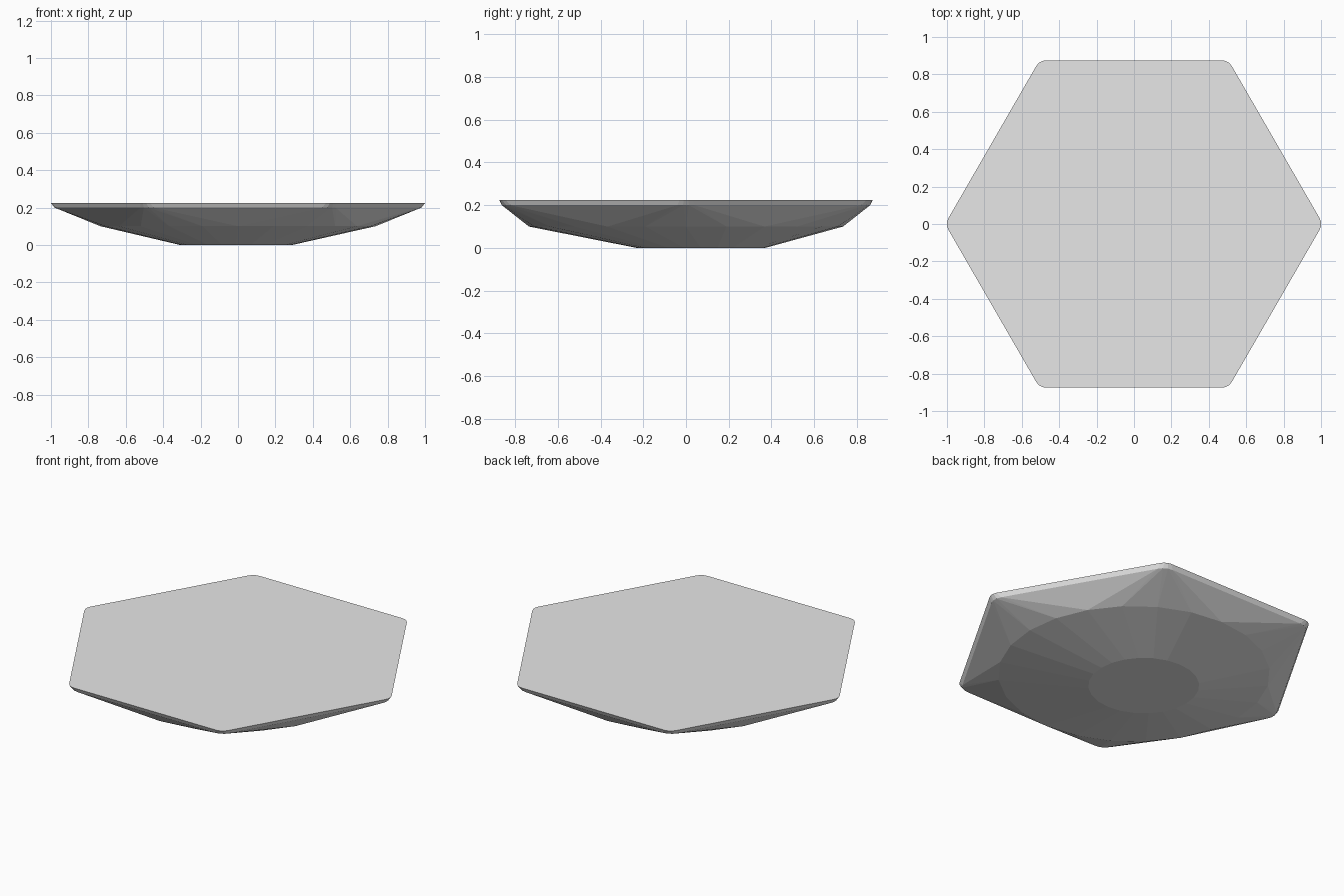
import bpy
import bmesh
import math

if "Cube" in bpy.data.objects:
    bpy.data.objects.remove(bpy.data.objects["Cube"])


def rounded_hexagon(apothem, radius, z, steps=4):
    """Hexagon with corners on the x axis, each rounded by a small arc."""
    reach = (apothem - radius) / math.cos(math.pi / 6)
    pts = []
    for k in range(6):
        a = k * math.pi / 3
        cx, cy = reach * math.cos(a), reach * math.sin(a)
        for i in range(steps):
            t = a + math.radians(-30 + 60 * i / (steps - 1))
            pts.append((cx + radius * math.cos(t), cy + radius * math.sin(t), z))
    return pts


def circle(cx, cy, radius, z, sides=24):
    return [(cx + radius * math.cos(2 * math.pi * i / sides),
             cy + radius * math.sin(2 * math.pi * i / sides), z)
            for i in range(sides)]


# Outlines from the flat top down to the off-centre foot
points = (rounded_hexagon(0.875, 0.06, 0.225)
          + rounded_hexagon(0.862, 0.08, 0.20)
          + circle(0, 0, 0.735, 0.10)
          + circle(-0.01, 0.07, 0.30, 0.0))

# Faceted slab: hull around all the outlines
bm = bmesh.new()
for p in points:
    bm.verts.new(p)
bmesh.ops.convex_hull(bm, input=bm.verts[:])
bmesh.ops.delete(bm, geom=[v for v in bm.verts if not v.link_faces], context='VERTS')
bmesh.ops.dissolve_limit(bm, angle_limit=math.radians(0.2),
                         verts=bm.verts[:], edges=bm.edges[:])
bmesh.ops.recalc_face_normals(bm, faces=bm.faces[:])
mesh = bpy.data.meshes.new("hexagonal_slab")
bm.to_mesh(mesh)
bm.free()

# Single grey finish
grey = bpy.data.materials.new("light grey")
grey.diffuse_color = (0.8, 0.8, 0.8, 1)
grey.use_nodes = True
grey.node_tree.nodes["Principled BSDF"].inputs["Base Color"].default_value = grey.diffuse_color
mesh.materials.append(grey)

slab = bpy.data.objects.new("hexagonal_slab", mesh)
bpy.context.collection.objects.link(slab)
